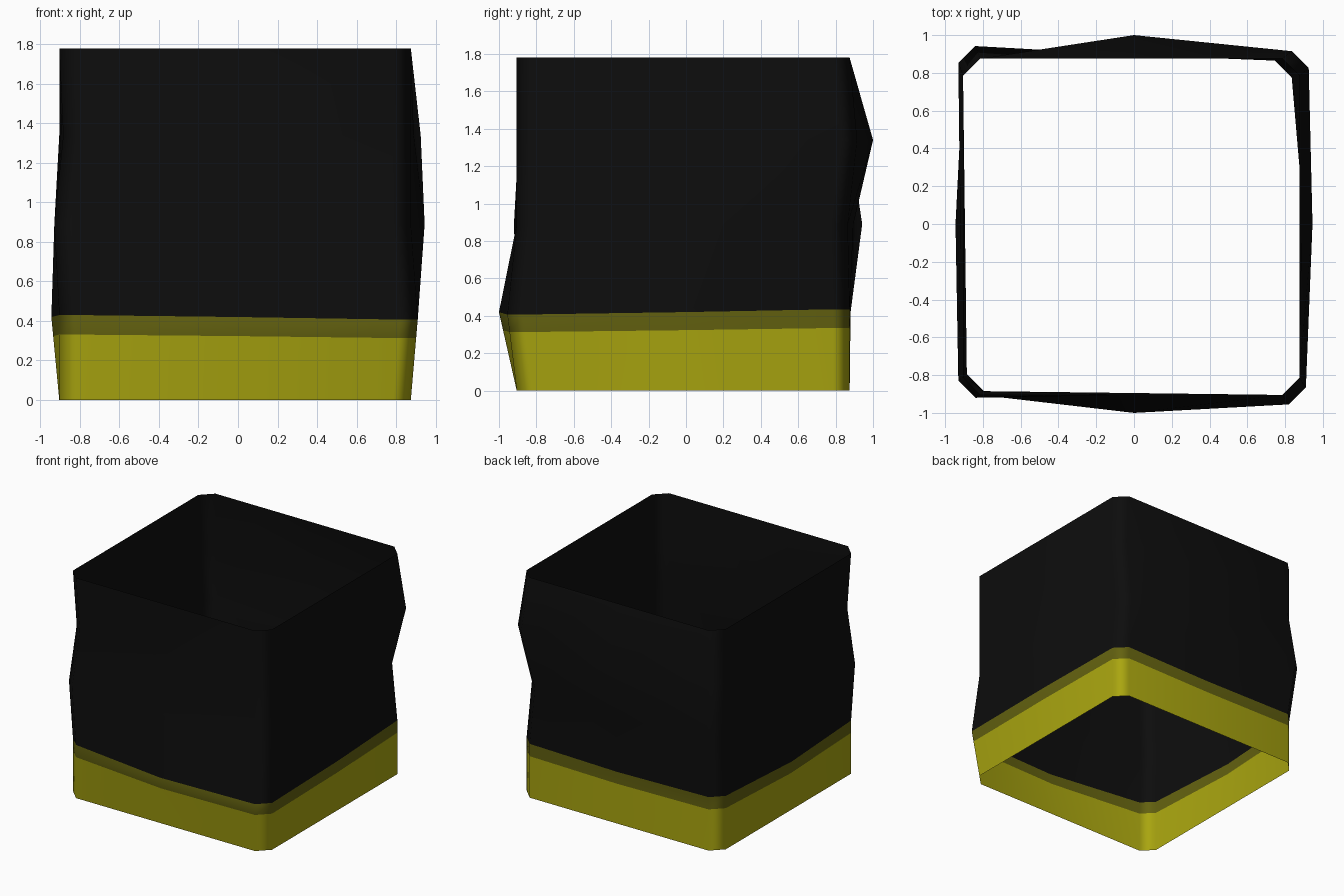
import bpy
import bmesh
from mathutils import Vector

cube = bpy.data.objects.get("Cube")
if cube:
    bpy.data.objects.remove(cube, do_unlink=True)


def make_material(name, rgb):
    mat = bpy.data.materials.new(name)
    mat.use_nodes = True
    mat.diffuse_color = (*rgb, 1)
    mat.node_tree.nodes["Principled BSDF"].inputs["Base Color"].default_value = (*rgb, 1)
    return mat


materials = [
    make_material("yellow", (0.40, 0.38, 0.005)),
    make_material("dark olive", (0.125, 0.12, 0.005)),
    make_material("black", (0.004, 0.004, 0.004)),
]

CENTRE, HALF, CHAMFER = -0.015, 0.89, 0.09
HEIGHT = 1.78
CORNERS = [(1, -1), (1, 1), (-1, 1), (-1, -1)]  # counter-clockwise


def ring(z, shifts=None, bulges=(0, 0, 0, 0)):
    """Chamfered square outline. Shifts (dx, dy, dz) move each corner;
    bulges push the middles of the +x, +y, -x and -y sides outward."""
    shifts = shifts or [(0, 0, 0)] * len(CORNERS)
    points = []
    for i, (sx, sy) in enumerate(CORNERS):
        base = Vector((CENTRE + sx * HALF, CENTRE + sy * HALF, z)) + Vector(shifts[i])
        in_x = base - Vector((sx * CHAMFER, 0, 0))
        in_y = base - Vector((0, sy * CHAMFER, 0))
        points += [in_x, in_y] if sx * sy < 0 else [in_y, in_x]
        # middle of the side that follows this corner
        out = [Vector((1, 0, 0)), Vector((0, 1, 0)), Vector((-1, 0, 0)), Vector((0, -1, 0))][i]
        mid = out * (HALF + bulges[i])
        mid += Vector((abs(out.x), abs(out.y), 0)) * CENTRE
        points.append(mid + Vector((0, 0, z)))
    return points


# Dented outlines from bottom to top
bottom = ring(0)
low = ring(0.42,
           [(0.035, -0.05, -0.013), (0, 0, 0.015), (0, 0, 0.012), (0, 0, 0.01)],
           (0.027, 0.005, 0.04, 0.095))
middle = ring(0.89,
              [(0, 0, 0), (-0.04, -0.01, 0), (-0.025, 0.067, 0), (-0.025, -0.015, 0)],
              (0.07, 0.02, 0.015, 0))
high = ring(1.34,
            [(0, 0, 0), (0.05, 0.04, 0), (0, 0, 0), (0.02, 0.02, 0)],
            (0.015, 0.125, -0.01, -0.01))
top = ring(HEIGHT)
band = [a.lerp(b, 0.77) for a, b in zip(bottom, low)]

# Open sleeve: yellow foot, olive band, black wall
bm = bmesh.new()
rings = [[bm.verts.new(p) for p in r] for r in (bottom, band, low, middle, high, top)]
for level, (lower, upper) in enumerate(zip(rings, rings[1:])):
    count = len(lower)
    for i in range(count):
        j = (i + 1) % count
        face = bm.faces.new((lower[i], lower[j], upper[j], upper[i]))
        face.material_index = min(level, 2)
        face.smooth = True

mesh = bpy.data.meshes.new("open_sleeve")
bm.to_mesh(mesh)
bm.free()
for mat in materials:
    mesh.materials.append(mat)
sleeve = bpy.data.objects.new("open_sleeve", mesh)
bpy.context.collection.objects.link(sleeve)

# Flat walls with softly rounded corners
sleeve.modifiers.new("weighted_normals", "WEIGHTED_NORMAL")
